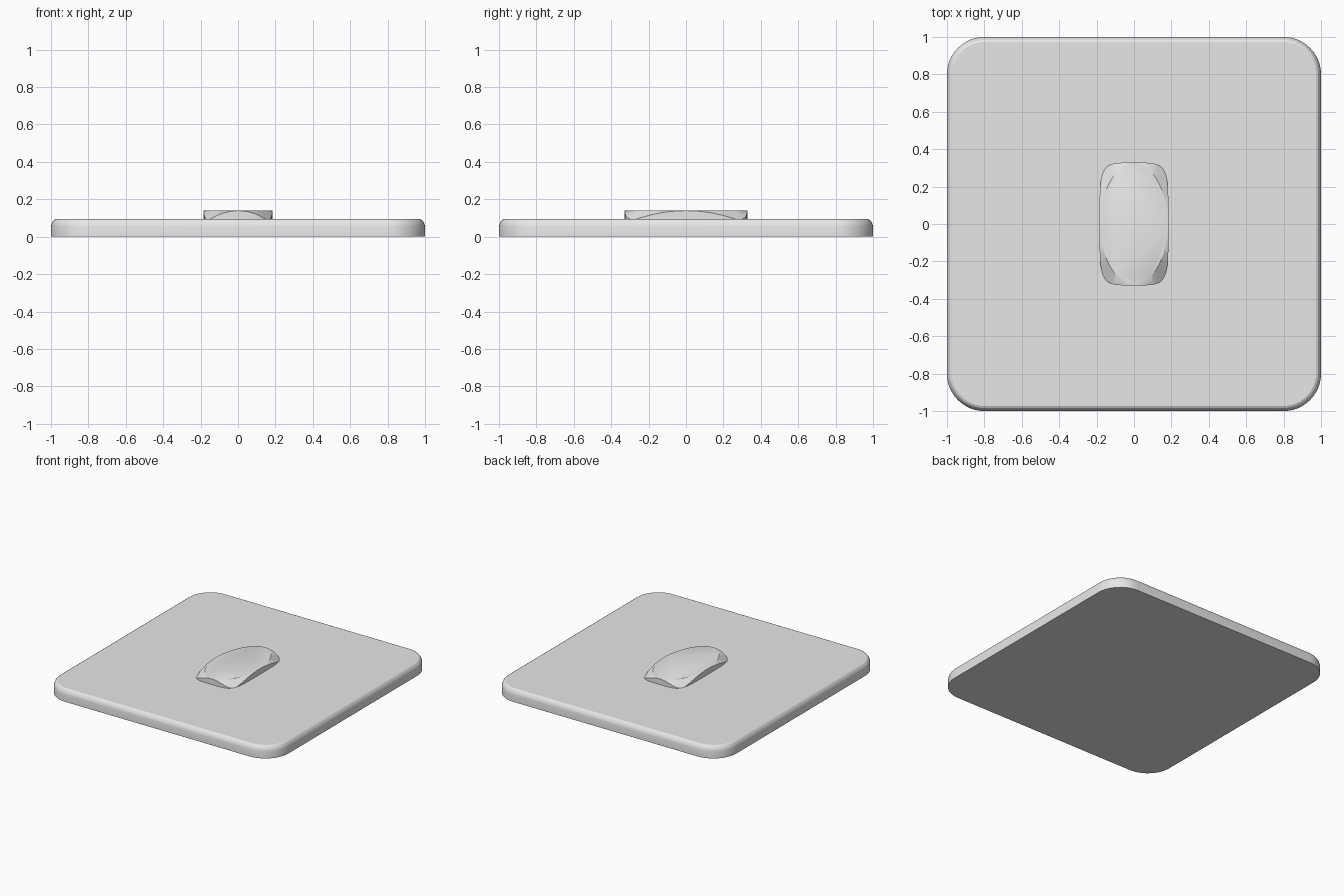
import bpy, bmesh
from math import sin, cos, pi, radians

cube = bpy.data.objects.get("Cube")
if cube:
    bpy.data.objects.remove(cube)


def make_material(name, rgb):
    mat = bpy.data.materials.new(name)
    mat.use_nodes = True
    mat.diffuse_color = (*rgb, 1)
    mat.node_tree.nodes["Principled BSDF"].inputs["Base Color"].default_value = (*rgb, 1)
    return mat


def loft(name, rings, mat, angle):
    """Skin a stack of equal-length rings and cap both ends."""
    bm = bmesh.new()
    loops = [[bm.verts.new(p) for p in ring] for ring in rings]
    for low, high in zip(loops, loops[1:]):
        for i in range(len(low)):
            j = (i + 1) % len(low)
            bm.faces.new((low[i], low[j], high[j], high[i]))
    bm.faces.new(loops[0][::-1])
    bm.faces.new(loops[-1])
    bmesh.ops.remove_doubles(bm, verts=bm.verts, dist=0.0001)
    bmesh.ops.recalc_face_normals(bm, faces=bm.faces)
    mesh = bpy.data.meshes.new(name)
    bm.to_mesh(mesh)
    bm.free()
    obj = bpy.data.objects.new(name, mesh)
    bpy.context.collection.objects.link(obj)
    mesh.materials.append(mat)
    bpy.ops.object.select_all(action="DESELECT")
    obj.select_set(True)
    bpy.context.view_layer.objects.active = obj
    bpy.ops.object.shade_smooth_by_angle(angle=radians(angle))
    return obj


def rounded_square(half, radius, z, steps=12):
    core = half - radius
    ring = []
    for quarter, (sx, sy) in enumerate([(1, 1), (-1, 1), (-1, -1), (1, -1)]):
        for k in range(steps + 1):
            t = (quarter + k / steps) * pi / 2
            ring.append((sx * core + radius * cos(t), sy * core + radius * sin(t), z))
    return ring


grey = make_material("light grey", (0.8, 0.8, 0.8))

# Base plate with rounded corners and a softened top rim
profile = [(0, 0), (0, 0.055), (0.003, 0.068), (0.008, 0.079), (0.016, 0.089), (0.027, 0.095)]
loft("base_plate", [rounded_square(1 - d, 0.2 - d, z) for d, z in profile], grey, 22)

# Raised button: bulged rectangular walls, arched rims, oval top
HALF_X, HALF_Y, TOP, FLOOR, COUNT = 0.184, 0.328, 0.139, 0.095, 96
foot, rim, oval = [], [], []
for i in range(COUNT):
    t = 2 * pi * i / COUNT
    c, s = cos(t), sin(t)
    r = (abs(c) ** 5 + abs(s) ** 5) ** -0.2
    x, y = HALF_X * c, HALF_Y * s
    drop = (r * min(abs(c), abs(s)) / 0.8) ** 2
    foot.append((x * r, y * r, FLOOR - 0.01))
    rim.append((x * r, y * r, max(FLOOR, TOP - (TOP - FLOOR) * drop)))
    oval.append((x * 0.98, y * 0.98, TOP))
loft("centre_button", [foot, rim, oval], grey, 30)
